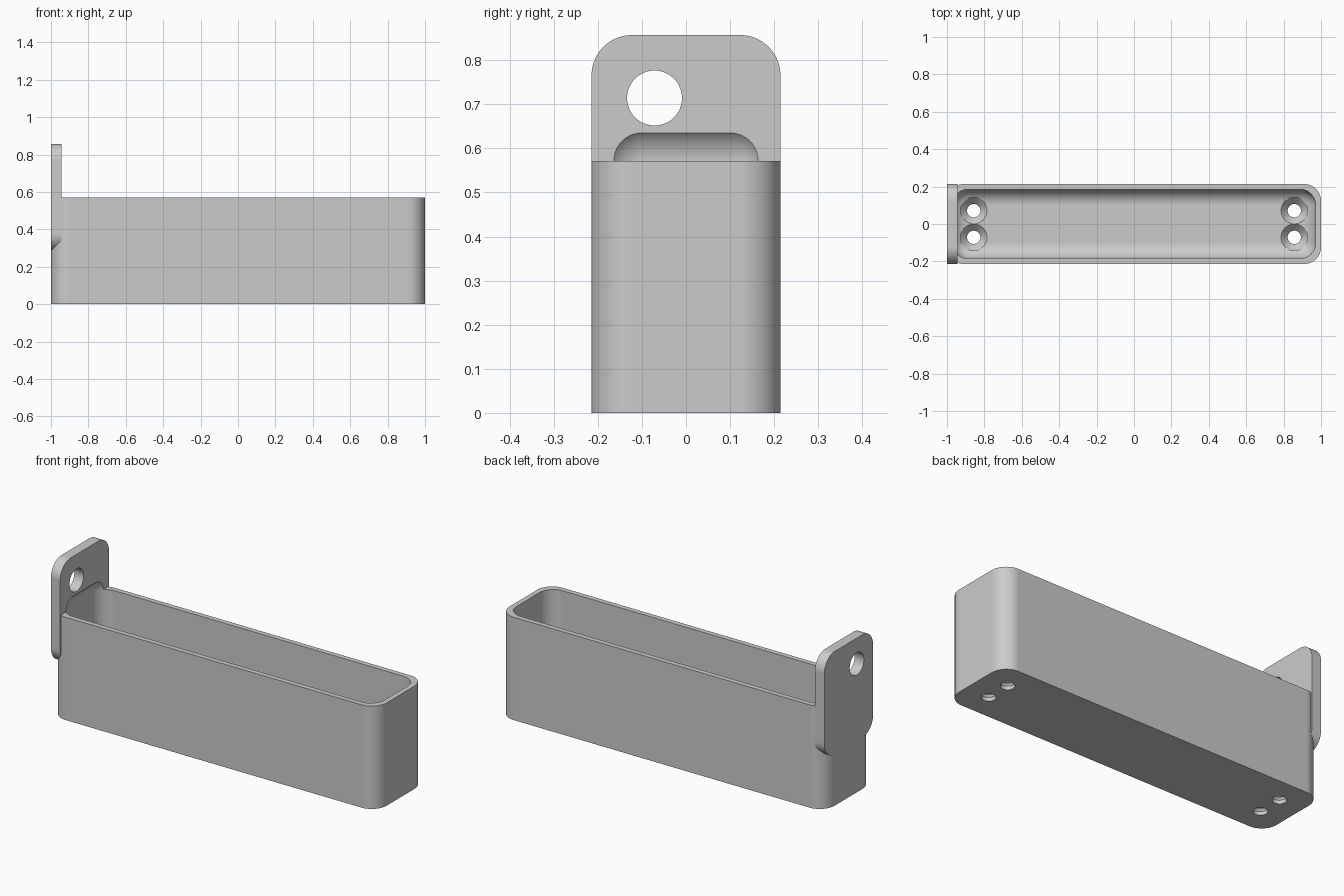
import bpy, bmesh, math
from mathutils import Matrix

if "Cube" in bpy.data.objects:
    bpy.data.objects.remove(bpy.data.objects["Cube"])

MM = 2 / 70          # design unit: the tray is 70 units long
LENGTH, WIDTH, HEIGHT = 70, 15, 20
WALL, FLOOR, ROUND = 1, 2, 3
TAB_THICK, TAB_LOW, TAB_TOP = 2, 10, 30

grey = bpy.data.materials.new("light grey plastic")
grey.use_nodes = True
colour = (0.6, 0.6, 0.6, 1)
grey.diffuse_color = colour
grey.node_tree.nodes["Principled BSDF"].inputs["Base Color"].default_value = colour


def make_object(name, bm):
    bmesh.ops.scale(bm, vec=(MM, MM, MM), verts=bm.verts)
    bmesh.ops.recalc_face_normals(bm, faces=bm.faces)
    mesh = bpy.data.meshes.new(name)
    bm.to_mesh(mesh)
    bm.free()
    mesh.materials.append(grey)
    obj = bpy.data.objects.new(name, mesh)
    bpy.context.collection.objects.link(obj)
    return obj


def rounded_box(name, low, high, radius, axes, segments=14):
    """Box whose edges parallel to the given axes are rounded."""
    bm = bmesh.new()
    bmesh.ops.create_cube(bm, size=1)
    for v in bm.verts:
        v.co = [a + (c + 0.5) * (b - a) for a, b, c in zip(low, high, v.co)]
    edges = []
    for e in bm.edges:
        d = e.verts[0].co - e.verts[1].co
        if max(range(3), key=lambda i: abs(d[i])) in axes:
            edges.append(e)
    bmesh.ops.bevel(bm, geom=edges, offset=radius, segments=segments,
                    profile=0.5, affect='EDGES')
    return make_object(name, bm)


def cone(name, centre, r_low, r_high, depth, rotation=Matrix()):
    bm = bmesh.new()
    bmesh.ops.create_cone(bm, cap_ends=True, segments=48, radius1=r_low,
                          radius2=r_high, depth=depth,
                          matrix=Matrix.Translation(centre) @ rotation)
    return make_object(name, bm)


def combine(target, tool, operation):
    mod = target.modifiers.new(operation.lower(), 'BOOLEAN')
    mod.operation, mod.object, mod.solver = operation, tool, 'EXACT'
    bpy.context.view_layer.objects.active = target
    bpy.ops.object.modifier_apply(modifier=mod.name)
    bpy.data.objects.remove(tool)


X, Y = LENGTH / 2, WIDTH / 2

# Tray body with rounded upright corners
tray = rounded_box("wall_tray", (-X, -Y, 0), (X, Y, HEIGHT), ROUND + 0.2, {2})

# Hanging tab, flush with the end wall
tab = rounded_box("hanging_tab", (-X, -Y, TAB_LOW),
                  (-X + TAB_THICK, Y, TAB_TOP), ROUND + 0.2, {0})
combine(tray, tab, 'UNION')

# Cavity, rounded all over, which also scoops into the tab
cavity = rounded_box("cavity_cutter", (-X + WALL, -Y + WALL, FLOOR),
                     (X - WALL, Y - WALL, HEIGHT + ROUND), ROUND, {0, 1, 2})
combine(tray, cavity, 'DIFFERENCE')

# Hole in the tab
sideways = Matrix.Rotation(math.pi / 2, 4, 'Y')
combine(tray, cone("tab_hole_cutter", (-X, -2.5, 25), 2.18, 2.18, 8, sideways),
        'DIFFERENCE')

# Countersunk screw holes in the floor
R_HOLE, R_HEAD, LIP = 1.25, 2.48, 0.7
for x in (-30, 30):
    for y in (-2.5, 2.5):
        combine(tray, cone("hole_cutter", (x, y, 1), R_HOLE, R_HOLE, 6), 'DIFFERENCE')
        combine(tray, cone("countersink_cutter", (x, y, (LIP + FLOOR) / 2),
                           R_HOLE, R_HEAD, FLOOR - LIP), 'DIFFERENCE')
        combine(tray, cone("head_cutter", (x, y, FLOOR + 1.5),
                           R_HEAD, R_HEAD, 3), 'DIFFERENCE')

# Smooth rounds, crisp edges and flat faces
bpy.ops.object.select_all(action='DESELECT')
tray.select_set(True)
bpy.context.view_layer.objects.active = tray
bpy.ops.object.shade_smooth_by_angle(angle=math.radians(30))
normals = tray.modifiers.new("flat_face_normals", 'WEIGHTED_NORMAL')
normals.keep_sharp = True
